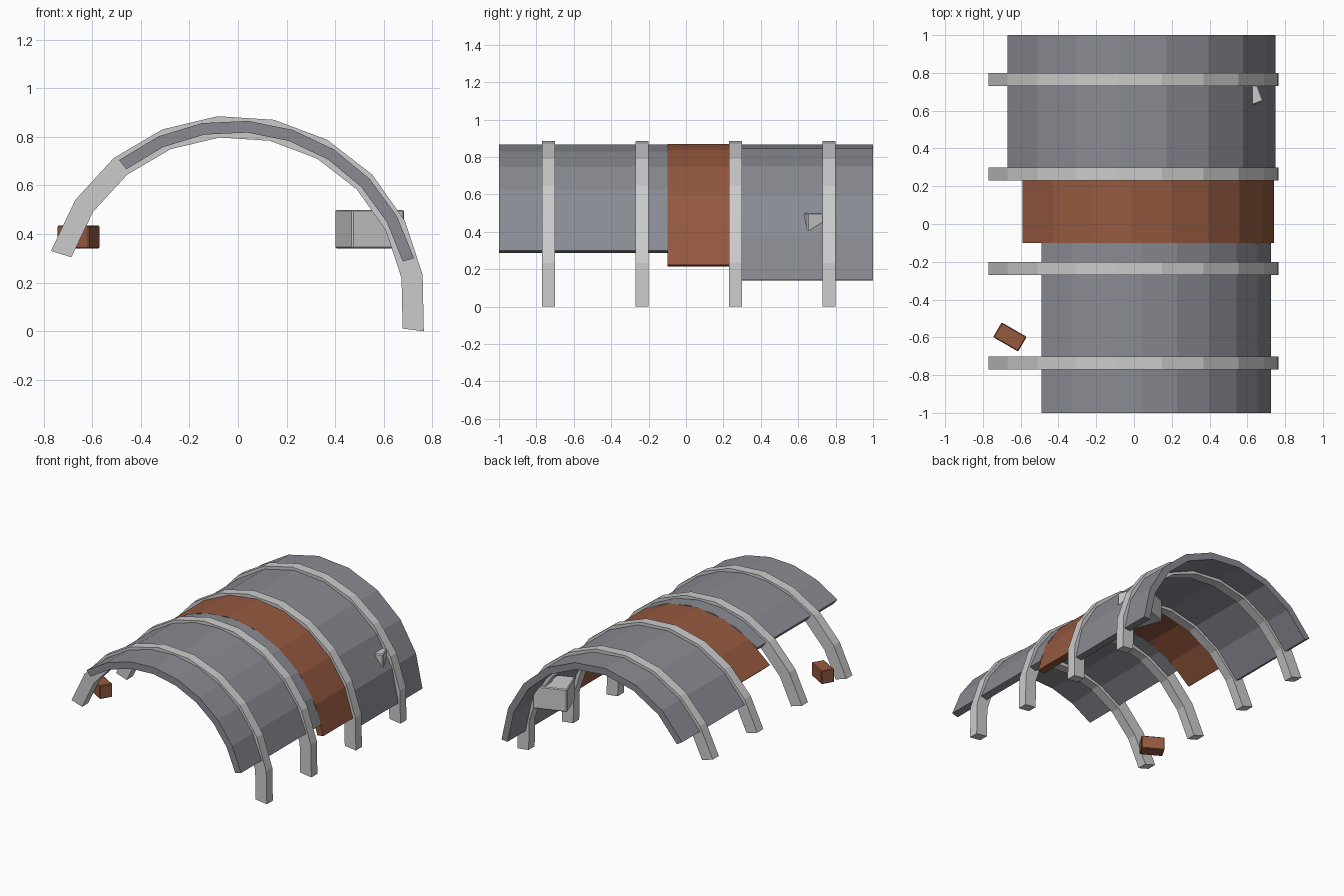
import bpy, bmesh, math

if "Cube" in bpy.data.objects:
    bpy.data.objects.remove(bpy.data.objects["Cube"])

CX, CZ = -0.0166, 0.10   # common centre of every arch


def material(name, colour):
    m = bpy.data.materials.new(name)
    m.diffuse_color = (*colour, 1)
    m.use_nodes = True
    m.node_tree.nodes["Principled BSDF"].inputs["Base Color"].default_value = m.diffuse_color
    return m


steel = material("blue_grey_metal", (0.25, 0.26, 0.29))
rust = material("rust", (0.30, 0.10, 0.05))


def finish(name, bm, mat):
    bmesh.ops.recalc_face_normals(bm, faces=bm.faces)
    me = bpy.data.meshes.new(name)
    bm.to_mesh(me)
    bm.free()
    ob = bpy.data.objects.new(name, me)
    bpy.context.collection.objects.link(ob)
    if mat:
        me.materials.append(mat)
    return ob


def arch(name, r_in, r_out, a0, a1, segs, y0, y1, mat=None):
    """Faceted arc of rectangular section, angles in degrees from +x."""
    bm = bmesh.new()
    rings = []
    for i in range(segs + 1):
        a = math.radians(a0 + (a1 - a0) * i / segs)
        rings.append([bm.verts.new((CX + r * math.cos(a), y, CZ + r * math.sin(a)))
                      for r, y in ((r_in, y0), (r_out, y0), (r_out, y1), (r_in, y1))])
    for p, q in zip(rings, rings[1:]):
        for k in range(4):
            bm.faces.new((p[k], p[(k + 1) % 4], q[(k + 1) % 4], q[k]))
    bm.faces.new(rings[0])
    bm.faces.new(rings[-1])
    return finish(name, bm, mat)


def block(name, size, loc, turn, bevel, mat=None):
    bm = bmesh.new()
    bmesh.ops.create_cube(bm, size=1)
    bmesh.ops.scale(bm, vec=size, verts=bm.verts)
    bmesh.ops.bevel(bm, geom=bm.edges[:], offset=bevel, segments=1, affect='EDGES')
    ob = finish(name, bm, mat)
    ob.location = loc
    ob.rotation_euler.z = math.radians(turn)
    return ob


# four structural ribs, broken off short on the left
for i in range(4):
    y = -0.735 + 0.5 * i
    arch(f"rib_{i + 1}", 0.70, 0.788, -7.3, 163, 10, y - 0.034, y + 0.034)

# curved skin panels of differing extent
arch("front_panel", 0.72, 0.768, 15.1, 128, 8, -1.0, -0.1, steel)
arch("rusty_panel", 0.72, 0.768, 9.2, 138.3, 8, -0.1, 0.265, rust)
arch("back_panel", 0.72, 0.768, 3.2, 148.3, 8, 0.265, 1.0, steel)

# loose debris
block("rusty_debris", (0.153, 0.09, 0.095), (-0.657, -0.598, 0.388), -30, 0.005, rust)
block("grey_debris", (0.23, 0.205, 0.16), (0.5425, 0.707, 0.42), 20, 0.006)
